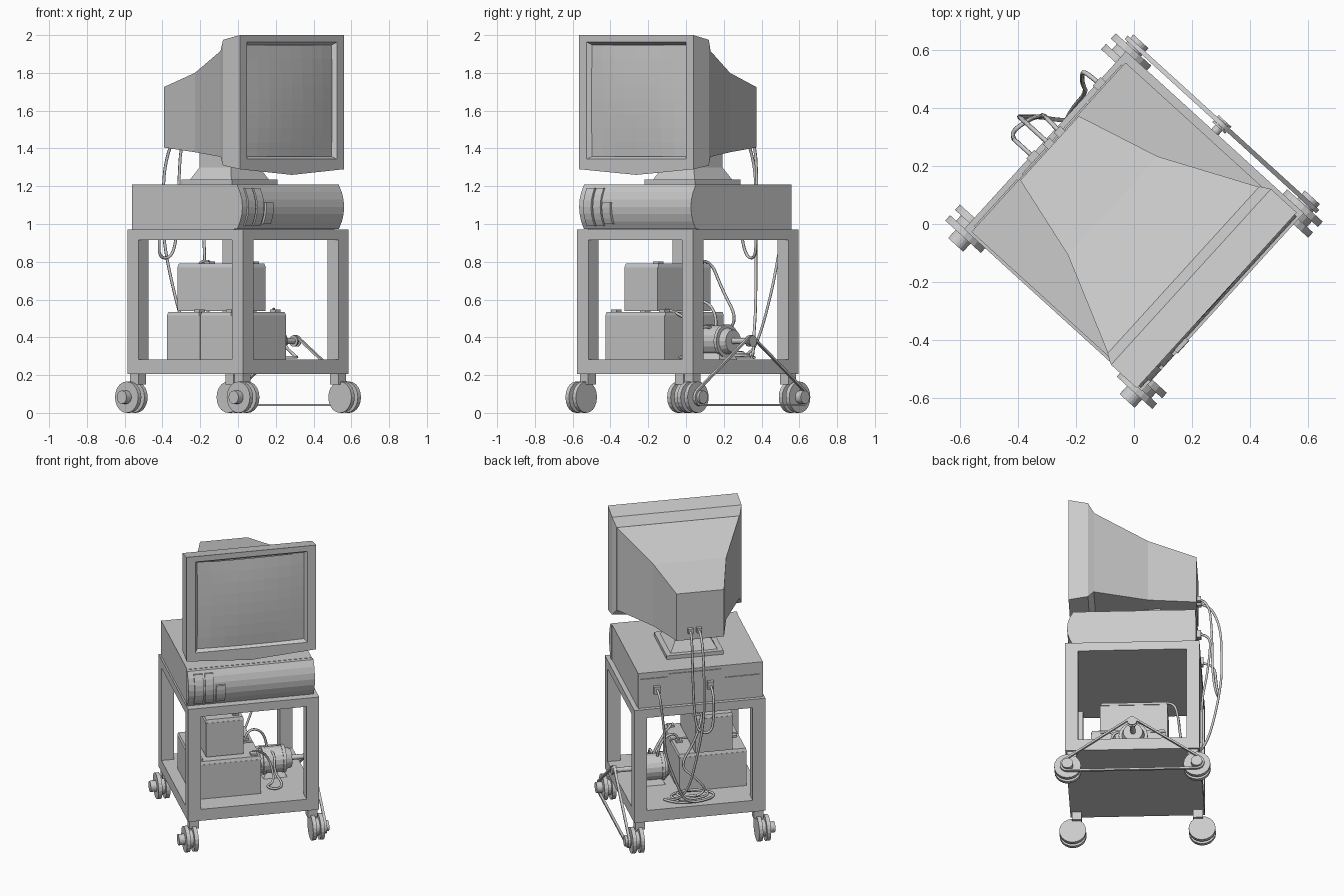
import bpy, bmesh, math
from math import sin, cos, pi
from mathutils import Matrix

if "Cube" in bpy.data.objects:
    bpy.data.objects.remove(bpy.data.objects["Cube"])

# Everything is built in cart axes (u right, v back, z up), then turned as a whole
PLACE = Matrix.Translation((0, 0.01, 0)) @ Matrix.Rotation(math.radians(47.7), 4, 'Z')
GREY = bpy.data.materials.new("plain_grey")
GREY.diffuse_color = (0.6, 0.6, 0.6, 1)
GREY.use_nodes = True
GREY.node_tree.nodes["Principled BSDF"].inputs["Base Color"].default_value = GREY.diffuse_color


def add_object(name, me):
    me.materials.clear()
    me.materials.append(GREY)
    ob = bpy.data.objects.new(name, me)
    ob.matrix_world = PLACE
    bpy.context.collection.objects.link(ob)
    return ob


def loft(name, rings, caps=True, closed=False):
    """Skin a list of equal-length point rings."""
    bm = bmesh.new()
    vs = [[bm.verts.new(p) for p in r] for r in rings]
    n = len(rings[0])
    pairs = list(zip(vs, vs[1:])) + ([(vs[-1], vs[0])] if closed else [])
    for a, b in pairs:
        for i in range(n):
            j = (i + 1) % n
            bm.faces.new((a[i], a[j], b[j], b[i]))
    if caps and not closed:
        bm.faces.new(vs[0])
        bm.faces.new(vs[-1])
    bmesh.ops.recalc_face_normals(bm, faces=bm.faces)
    me = bpy.data.meshes.new(name)
    bm.to_mesh(me)
    bm.free()
    return add_object(name, me)


def box(name, u0, u1, v0, v1, z0, z1, inset=0):
    def ring(z, d):
        return [(u0+d, v0+d, z), (u1-d, v0+d, z), (u1-d, v1-d, z), (u0+d, v1-d, z)]
    return loft(name, [ring(z0, 0), ring(z1, inset)])


def lathe(name, steps, v, z, n=16):
    """Turned part along u from (u, radius) steps."""
    return loft(name, [[(u, v + r*cos(2*pi*i/n), z + r*sin(2*pi*i/n)) for i in range(n)]
                       for u, r in steps])


def cable(name, pts, r=0.008):
    cu = bpy.data.curves.new(name, 'CURVE')
    cu.dimensions = '3D'
    cu.bevel_depth, cu.bevel_resolution, cu.resolution_u = r, 1, 5
    sp = cu.splines.new('NURBS')
    sp.points.add(len(pts) - 1)
    for p, co in zip(sp.points, pts):
        p.co = (*co, 1)
    sp.order_u = 3
    sp.use_endpoint_u = True
    tmp = bpy.data.objects.new(name + "_path", cu)
    bpy.context.collection.objects.link(tmp)
    dg = bpy.context.evaluated_depsgraph_get()
    me = bpy.data.meshes.new_from_object(tmp.evaluated_get(dg))
    bpy.data.objects.remove(tmp)
    add_object(name, me)


# Cart frame: top, shelf, four posts
H, P = 0.415, 0.08
box("cart_top", -H, H, -H, H, 0.914, 0.972)
box("cart_shelf", -H, H, -H, H, 0.205, 0.283)
for su, a in ((-1, "left"), (1, "right")):
    for sv, b in ((-1, "front"), (1, "back")):
        u, v = su*(H - P/2), sv*(H - P/2)
        box(f"{b}_{a}_post", u-P/2, u+P/2, v-P/2, v+P/2, 0.283, 0.914)
        # spool-like wheels with an outward hub, below small brackets
        box(f"{b}_{a}_bracket", u-.03, u+.03, v-.03, v+.03, 0.15, 0.205)
        lathe(f"{b}_{a}_wheel", [(su*x, r) for x, r in (
            (.362, .083), (.387, .083), (.387, .055), (.412, .055), (.412, .083),
            (.437, .083), (.437, .035), (.475, .035))], sv*.4, .083, 20)

# Lower and upper battery boxes with lids and terminals
for name, u0, u1, v0, v1, z0, z1 in (
        ("front_battery", -.344, .08, -.27, -.045, .283, .535),
        ("back_battery", -.344, .08, -.041, .194, .283, .535),
        ("upper_battery", -.256, -.02, -.216, .2, .54, .79)):
    box(name, u0, u1, v0, v1, z0, z1 - .02)
    box(name + "_lid", u0-.004, u1+.004, v0+.002, v1-.002, z1-.02, z1, .006)
    along_u = (u1-u0) > (v1-v0)
    for k in (0, 1):
        if along_u:
            c, d = (u0+.04, u1-.04)[k], v0+.04
        else:
            c, d = u1-.04, (v0+.05, v1-.05)[k]
        box(f"{name}_terminal_{k}", c-.02, c+.02, d-.02, d+.02, z1, z1+.012)

# Motor with shaft and pulley
lathe("motor_body", [(.11, .06), (.125, .075), (.14, .075), (.14, .09), (.16, .09), (.16, .084),
                     (.265, .084), (.265, .09), (.285, .09), (.285, .07), (.325, .06),
                     (.325, .016), (.465, .016)], 0, .38, 18)
lathe("motor_pulley", [(.435, .03), (.442, .03), (.442, .02), (.46, .02), (.46, .03), (.467, .03)],
      0, .38, 14)
box("motor_foot", .14, .29, -.07, .07, .283, .32, .02)

# Drive belt around the motor pulley and the two right-hand hubs
path = []
A = math.radians(37)
for cv, cz, r, a0, a1 in ((-.4, .083, .041, pi/2 + A, 1.5*pi), (.4, .083, .041, -pi/2, pi/2 - A),
                          (0, .38, .026, pi/2 - A, pi/2 + A)):
    for i in range(7):
        t = a0 + (a1 - a0)*i/6
        path.append((cv, cz, r, t))
loft("drive_belt", [[(u, cv + (r+d)*cos(t), cz + (r+d)*sin(t))
                     for u, d in ((.443, -.006), (.459, -.006), (.459, .006), (.443, .006))]
                    for cv, cz, r, t in path], closed=True)

# Computer case with bowed front, drive covers and power button
U0, U1, ZM = -.405, .385, 1.09


def bow(z, off=0):
    return -.365 - .04*(1 - ((z - ZM)/.12)**2) - off


def front_strip(name, u0, u1, z0, z1, off, back, n=6):
    zs = [z0 + (z1 - z0)*i/n for i in range(n + 1)]
    prof = [(bow(z, off), z) for z in zs] + [(back, z1), (back, z0)]
    loft(name, [[(u, v, z) for v, z in prof] for u in (u0, u1)])


box("computer_case", U0, U1, -.34, .39, .972, 1.21)
front_strip("case_front", U0 - .005, U1 + .005, .974, 1.208, 0, -.34)
front_strip("drive_cover_left", -.372, -.316, .99, 1.19, .01, -.35)
front_strip("drive_cover_right", -.304, -.25, .99, 1.19, .01, -.35)
front_strip("power_button", -.236, -.178, 1.0, 1.115, .014, -.35, 4)
for name, u0, u1, z0, z1 in (("port_panel", .2, .37, 1.0, 1.17), ("slot_panel", -.14, .19, .99, 1.19),
                             ("power_panel", -.385, -.165, 1.03, 1.13)):
    box(name, u0, u1, .385, .396, z0, z1)
for name, u in (("socket_right", .27), ("socket_left", -.07)):
    box(name, u-.02, u+.02, .39, .42, 1.07, 1.12)

# Monitor stand
CU, CV = -.012, .05
box("stand_plate", CU-.18, CU+.18, CV-.18, CV+.18, 1.21, 1.235)
loft("stand_neck", [[(CU+a*w, CV+b*w, z) for a, b in ((-1, -1), (1, -1), (1, 1), (-1, 1))]
                    for w, z in ((.148, 1.235), (.112, 1.3), (.112, 1.4))])


# Monitor: bezel with chin and recessed screen opening, then the tapering shell
def section(v, w, zb, zt, chin=0):
    c = -.01
    return [(c-w, v, zb), (c, v, zb-chin), (c+w, v, zb), (c+w, v, zt), (c-w, v, zt)]


loft("monitor_bezel", [section(-.365, .335, 1.36, 1.945), section(-.395, .355, 1.343, 1.963),
                       section(-.395, .41, 1.29, 2.0, .03), section(-.275, .41, 1.31, 1.975, .03),
                       section(-.24, .39, 1.355, 1.92)])
loft("monitor_shell", [section(-.245, .39, 1.355, 1.92), section(.09, .23, 1.38, 1.80),
                       section(.385, .15, 1.405, 1.725)])

# Gently bulging glass
bm = bmesh.new()
N = 8
g = [[bm.verts.new((-.01 + .338*a, -.37 - .022*(1 - a*a)*(1 - .5*b*b) - .006*(1 - b*b),
                    1.6525 + .294*b))
      for a in (2*i/N - 1 for i in range(N + 1))] for b in (2*j/N - 1 for j in range(N + 1))]
for j in range(N):
    for i in range(N):
        bm.faces.new((g[j][i], g[j][i+1], g[j+1][i+1], g[j+1][i]))
me = bpy.data.meshes.new("screen_glass")
bm.to_mesh(me)
bm.free()
add_object("screen_glass", me)

# Cables behind the cart
for name, u in (("monitor_plug_left", 0), ("monitor_plug_right", .055)):
    box(name, u-.016, u+.016, .38, .41, 1.455, 1.487)
cable("power_cable", [(0, .385, 1.47), (0, .46, 1.47), (0, .53, 1.3), (0, .535, 1.1), (0, .535, .9),
                      (.05, .48, .56), (.08, .43, .4), (.14, .36, .3), (.18, .3, .295)])
cable("signal_cable", [(.055, .385, 1.47), (.06, .46, 1.47), (.06, .48, 1.2), (.05, .48, .95),
                       (.03, .5, .82), (-.05, .52, .82), (-.07, .5, .92), (-.07, .49, 1.09),
                       (-.07, .39, 1.09)])
cable("case_cable", [(.27, .39, 1.1), (.27, .48, 1.1), (.25, .47, .95), (.23, .45, .8),
                     (.22, .42, .65), (.14, .42, .42), (.08, .4, .3), (0, .38, .295)])
cable("cable_coil", [(.03 + (.17 - .004*i)*cos(i*pi/5), .3 + (.09 - .002*i)*sin(i*pi/5), .293 + .0012*i)
                     for i in range(24)])
cable("battery_cable", [(-.06, .15, .8), (-.06, .24, .82), (0, .27, .65), (.1, .28, .5),
                        (.0, .3, .42), (-.08, .3, .32), (.0, .3, .295)])
cable("motor_cable_a", [(.04, -.0, .545), (.06, .0, .6), (.14, .02, .58), (.18, .03, .5), (.18, .02, .45)])
cable("motor_cable_b", [(.2, -.04, .45), (.2, -.12, .47), (.19, -.15, .36), (.24, -.2, .295),
                        (.18, -.26, .295), (.12, -.2, .295), (.2, -.15, .3), (.15, -.1, .5),
                        (.04, -.22, .55)])
